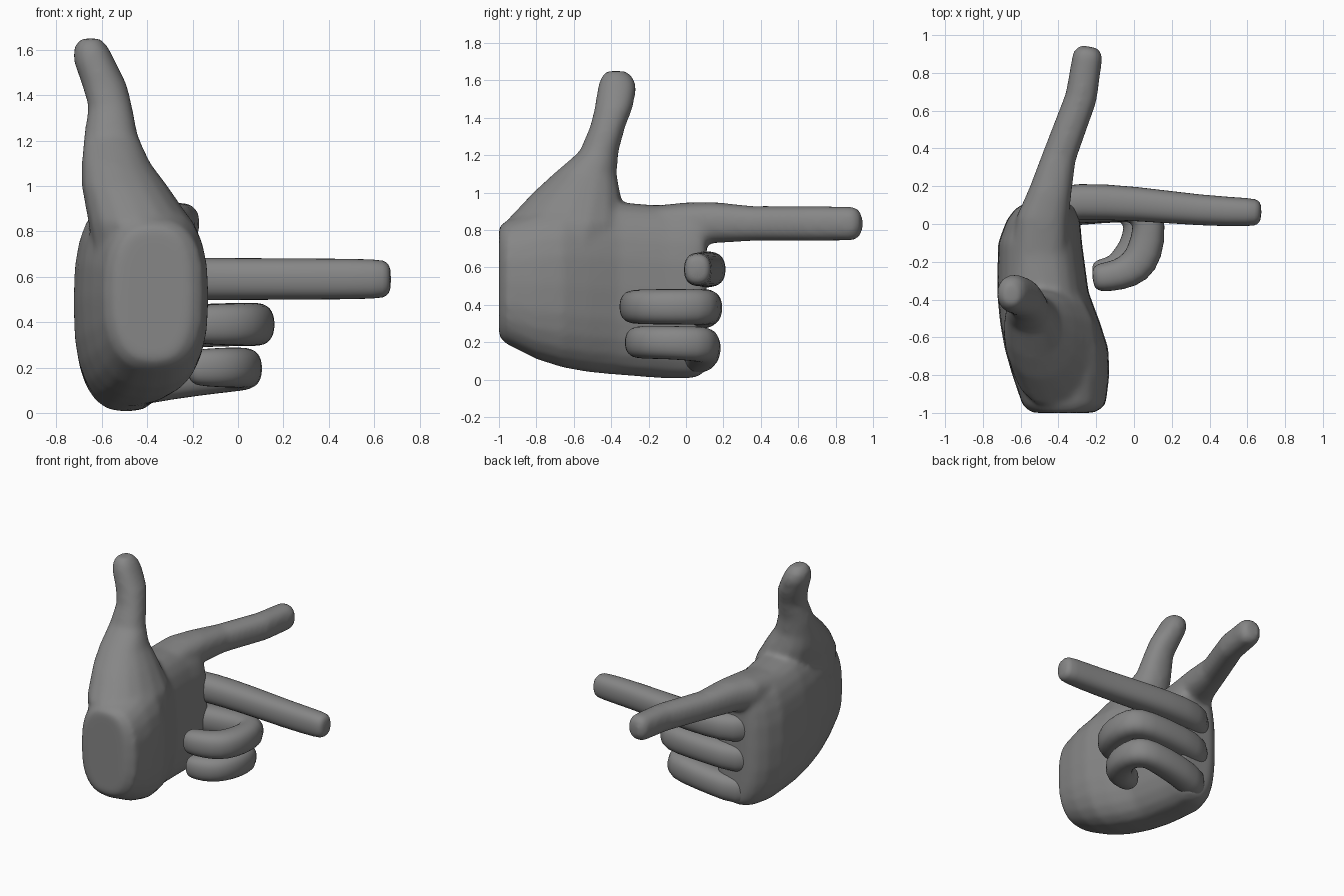
import bpy
from math import cos, sin, pi, copysign
from mathutils import Vector

if "Cube" in bpy.data.objects:
    bpy.data.objects.remove(bpy.data.objects["Cube"])

skin = bpy.data.materials.new("dark_grey")
skin.diffuse_color = (0.24, 0.24, 0.24, 1)
skin.use_nodes = True
skin.node_tree.nodes["Principled BSDF"].inputs["Base Color"].default_value = skin.diffuse_color


def spow(v, e):
    return copysign(abs(v) ** e, v)


def oval(c, u, v, power=2.0, n=16):
    """Ring of points around c with half-axes u and v."""
    e = 2.0 / power
    return [c + u * spow(cos(2 * pi * i / n), e) + v * spow(sin(2 * pi * i / n), e)
            for i in range(n)]


def loft(name, rings):
    n = len(rings[0])
    verts = [p for r in rings for p in r]
    faces = [(k * n + i, k * n + (i + 1) % n, (k + 1) * n + (i + 1) % n, (k + 1) * n + i)
             for k in range(len(rings) - 1) for i in range(n)]
    faces += [tuple(reversed(range(n))), tuple(range(len(verts) - n, len(verts)))]
    me = bpy.data.meshes.new(name)
    me.from_pydata(verts, [], faces)
    me.materials.append(skin)
    ob = bpy.data.objects.new(name, me)
    bpy.context.collection.objects.link(ob)
    bpy.ops.object.select_all(action='DESELECT')
    ob.select_set(True)
    bpy.context.view_layer.objects.active = ob
    bpy.ops.object.mode_set(mode='EDIT')
    bpy.ops.mesh.select_all(action='SELECT')
    bpy.ops.mesh.normals_make_consistent(inside=False)
    bpy.ops.object.mode_set(mode='OBJECT')
    return ob


def finger(name, path):
    """Sweep along (x, y, z, half width, half height), ending in a chamfered tip."""
    pts = [Vector(p[:3]) for p in path]
    up = Vector((0, 0, 1))
    rings = []
    for i, p in enumerate(path):
        a, b = pts[max(i - 1, 0)], pts[min(i + 1, len(pts) - 1)]
        t = (b - a).normalized()
        side = t.cross(up).normalized()
        rings.append(oval(pts[i], side * p[3], up * p[4], 2.4))
    w, h = path[-1][3:]
    rings.append(oval(pts[-1] + t * 0.025, side * w * 0.85, up * h * 0.85, 2.4))
    rings.append(oval(pts[-1] + t * 0.045, side * w * 0.55, up * h * 0.55, 2.4))
    return loft(name, rings)


def smooth(ob, levels=0):
    bpy.ops.object.select_all(action='DESELECT')
    ob.select_set(True)
    bpy.context.view_layer.objects.active = ob
    if levels:
        ob.modifiers.new("round", 'SUBSURF').levels = levels
        ob.modifiers["round"].render_levels = levels
        bpy.ops.object.modifier_apply(modifier="round")
    bpy.ops.object.shade_smooth_by_angle(angle=1.1)


X, Y, Z = Vector((1, 0, 0)), Vector((0, 1, 0)), Vector((0, 0, 1))

# Palm: sections from wrist to knuckles (y, x min, x max, z min, z max)
palm_rows = [(-1.0, -.54, -.21, .23, .82), (-.96, -.59, -.15, .19, .85),
             (-.8, -.645, -.13, .11, .91), (-.66, -.685, -.135, .065, .95),
             (-.52, -.71, -.18, .04, .95), (-.36, -.725, -.24, .025, .95),
             (-.1, -.72, -.275, .005, .93), (.02, -.675, -.285, .005, .92),
             (.08, -.63, -.30, .02, .91), (.11, -.58, -.33, .06, .87)]
palm = loft("hand", [oval(Vector(((a + b) / 2, y, (c + d) / 2)), X * (b - a) / 2,
                          Z * (d - c) / 2, 2.6, 24) for y, a, b, c, d in palm_rows])

# Thumb with its ball: sections going up (z, x min, x max, y min, y max)
thumb_rows = [(.4, -.58, -.26, -.9, -.5), (.6, -.62, -.19, -.94, -.45),
              (.72, -.64, -.17, -.97, -.38), (.84, -.66, -.2, -.97, -.33),
              (1.0, -.69, -.31, -.82, -.35), (1.1, -.69, -.385, -.71, -.37),
              (1.22, -.68, -.44, -.57, -.36), (1.35, -.66, -.465, -.515, -.325),
              (1.45, -.69, -.49, -.49, -.285), (1.55, -.725, -.54, -.475, -.265),
              (1.61, -.725, -.57, -.46, -.275), (1.65, -.695, -.605, -.43, -.32)]
thumb = loft("thumb", [oval(Vector(((a + b) / 2, (c + d) / 2, z)), X * (b - a) / 2,
                            Y * (d - c) / 2, 2.2) for z, a, b, c, d in thumb_rows])

# Index finger pointing forward
index = finger("index_finger", [
    (-.51, -.3, .82, .15, .10), (-.485, .02, .835, .14, .115), (-.445, .16, .84, .115, .11),
    (-.395, .36, .835, .09, .094), (-.28, .67, .835, .085, .094), (-.245, .895, .835, .08, .092)])

# Fuse palm, thumb and index finger into one soft skin
bpy.ops.object.select_all(action='DESELECT')
for ob in (palm, thumb, index):
    ob.select_set(True)
bpy.context.view_layer.objects.active = palm
bpy.ops.object.join()
m = palm.modifiers.new("skin", 'REMESH')
m.mode = 'VOXEL'
m.voxel_size = 0.016
m = palm.modifiers.new("soften", 'SMOOTH')
m.factor = 0.5
m.iterations = 14
for name in ("skin", "soften"):
    bpy.ops.object.modifier_apply(modifier=name)
palm.data.materials.clear()
palm.data.materials.append(skin)
smooth(palm)

# Middle finger pointing sideways
smooth(finger("middle_finger", [
    (-.5, -.2, .58, .10, .10), (-.53, 0, .585, .105, .105), (-.46, .10, .59, .10, .10),
    (-.3, .122, .59, .10, .097), (.0, .11, .59, .093, .094), (.36, .07, .59, .082, .092),
    (.63, .062, .59, .077, .09)]), 1)

# Ring finger and little finger, curled towards the palm
smooth(finger("ring_finger", [
    (-.5, -.2, .35, .10, .10), (-.54, -.01, .355, .10, .10), (-.47, .085, .365, .10, .10),
    (-.3, .1, .38, .097, .097), (-.02, .105, .39, .092, .097), (.055, .075, .39, .108, .097),
    (.085, -.01, .39, .087, .096), (.06, -.15, .39, .098, .096), (.01, -.23, .39, .10, .095),
    (-.08, -.272, .39, .083, .092), (-.175, -.283, .39, .077, .087)]), 1)
smooth(finger("little_finger", [
    (-.48, -.2, .16, .10, .10), (-.52, -.02, .125, .10, .10), (-.46, .07, .125, .10, .10),
    (-.3, .09, .155, .097, .097), (-.06, .10, .185, .09, .097), (.005, .07, .19, .104, .096),
    (.033, -.01, .195, .083, .092), (.01, -.13, .2, .092, .09), (-.04, -.205, .2, .097, .09),
    (-.1, -.247, .2, .081, .087), (-.175, -.258, .2, .073, .082)]), 1)
